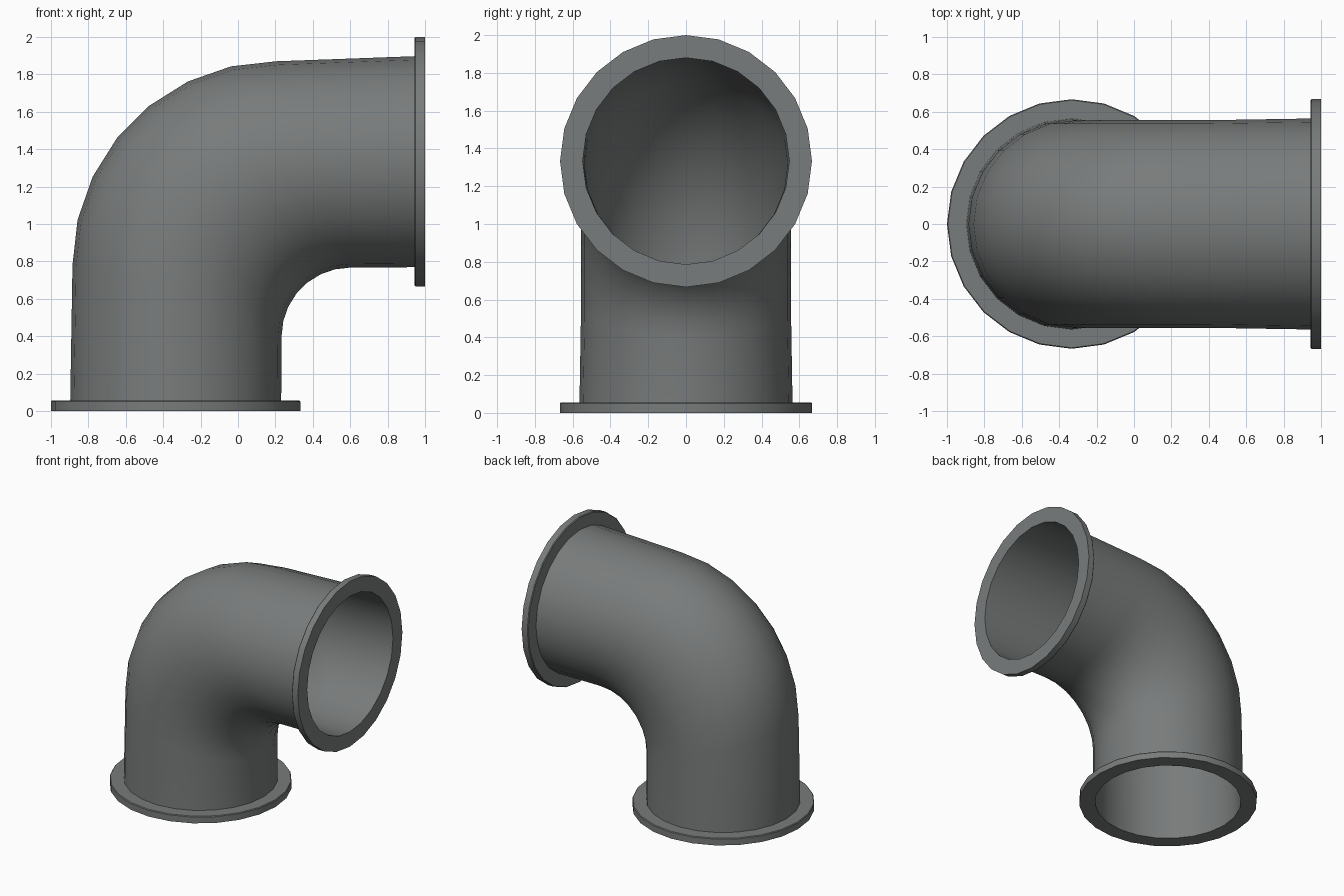
import bpy, bmesh, math
from mathutils import Vector

if "Cube" in bpy.data.objects:
    bpy.data.objects.remove(bpy.data.objects["Cube"])

SIDES = 24      # sides around the pipe
BEND = 7        # segments along the bend
CX, CZ = -0.333, 1.333   # axis of the lower and the upper opening

mat = bpy.data.materials.new("dark grey metal")
mat.diffuse_color = (0.19, 0.20, 0.20, 1)
mat.use_nodes = True
mat.node_tree.nodes["Principled BSDF"].inputs["Base Color"].default_value = mat.diffuse_color


def ring(bm, a, b, ry):
    """Elliptical ring whose long axis runs from a (outer side) to b (inner side)."""
    a, b = Vector((a[0], 0, a[1])), Vector((b[0], 0, b[1]))
    c, u = (a + b) / 2, (a - b) / 2
    out = []
    for i in range(SIDES):
        t = 2 * math.pi * i / SIDES
        out.append(bm.verts.new(c + u * math.cos(t) + Vector((0, ry * math.sin(t), 0))))
    return out


def low(z, r):      # ring around the vertical axis
    return ((CX - r, z), (CX + r, z), r)


def high(x, r):     # ring around the horizontal axis
    return ((x, CZ + r), (x, CZ - r), r)


def skin(bm, specs):
    """Bridge a row of rings into one open skin."""
    rings = [ring(bm, *s) for s in specs]
    for p, q in zip(rings, rings[1:]):
        for i in range(SIDES):
            j = (i + 1) % SIDES
            bm.faces.new((p[j], p[i], q[i], q[j]))


def bend(t):
    """Rings of the bend, with the wall moved inwards by t."""
    rings = []
    for k in range(BEND + 1):
        a = math.pi / 2 * k / BEND
        c, s = math.cos(a), math.sin(a)
        ro, ri = 1.09 - t, 0.367 + t
        rings.append(((0.205 - ro * c, 0.78 + ro * s),
                      (0.6 - ri * c, 0.4 + ri * s), 0.555 - t))
    return rings


def finish(name, bm):
    me = bpy.data.meshes.new(name)
    bm.to_mesh(me)
    bm.free()
    me.materials.append(mat)
    ob = bpy.data.objects.new(name, me)
    bpy.context.collection.objects.link(ob)
    bpy.ops.object.select_all(action='DESELECT')
    ob.select_set(True)
    bpy.context.view_layer.objects.active = ob
    bpy.ops.object.shade_smooth_by_angle(angle=math.radians(35))


# elbow pipe: outer wall, then inner wall running back
bm = bmesh.new()
skin(bm, [low(0.055, 0.564)] + bend(0) + [high(0.945, 0.564)])
skin(bm, [high(1.0, 0.547)] + bend(0.017)[::-1] + [low(0.0, 0.547)])
finish("elbow_pipe", bm)

# flanges: flat collars at both openings
for name, place, end, step in (("base_flange", low, 0.0, 1), ("outlet_flange", high, 1.0, -1)):
    bm = bmesh.new()
    rows = [place(end, 0.547), place(end, 0.667), place(end + step * 0.05, 0.667),
            place(end + step * 0.056, 0.662), place(end + step * 0.056, 0.56)]
    skin(bm, rows if step > 0 else rows[::-1])
    finish(name, bm)
